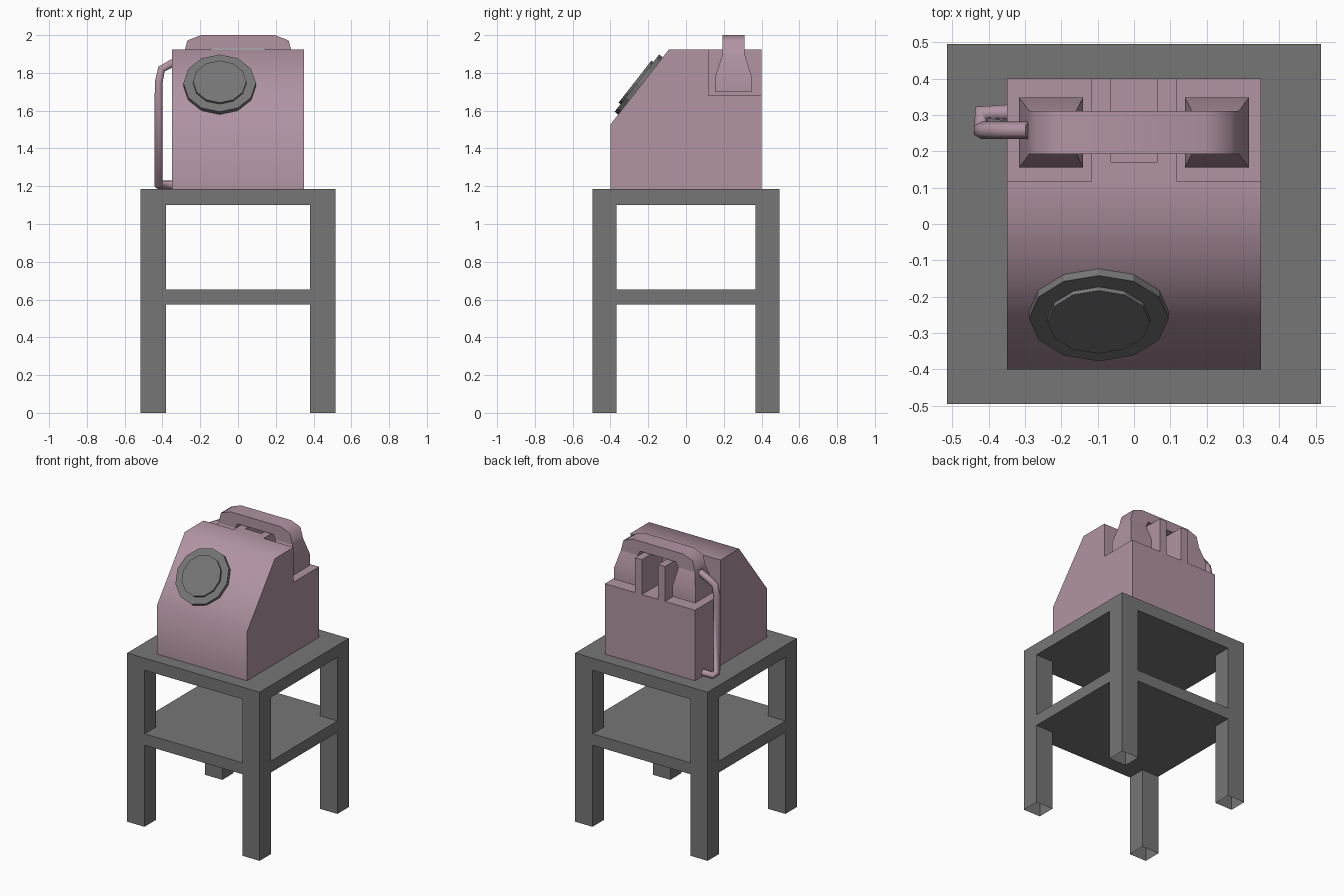
import bpy, bmesh, math
from mathutils import Vector, Matrix

if "Cube" in bpy.data.objects:
    bpy.data.objects.remove(bpy.data.objects["Cube"])


def material(name, rgb):
    m = bpy.data.materials.new(name)
    m.diffuse_color = (*rgb, 1)
    m.use_nodes = True
    m.node_tree.nodes["Principled BSDF"].inputs["Base Color"].default_value = m.diffuse_color
    return m


PINK = material("dusty_pink", (0.44, 0.295, 0.37))
GREY = material("dark_grey", (0.18, 0.18, 0.182))


def finish(bm, name, mat, angle=None):
    bmesh.ops.recalc_face_normals(bm, faces=bm.faces)
    me = bpy.data.meshes.new(name)
    bm.to_mesh(me)
    bm.free()
    ob = bpy.data.objects.new(name, me)
    bpy.context.collection.objects.link(ob)
    me.materials.append(mat)
    if angle:
        select(ob)
        bpy.ops.object.shade_smooth_by_angle(angle=math.radians(angle))
    return ob


def select(ob):
    bpy.ops.object.select_all(action='DESELECT')
    ob.select_set(True)
    bpy.context.view_layer.objects.active = ob


def box(bm, x0, x1, y0, y1, z0, z1):
    mat = Matrix.Translation(((x0 + x1) / 2, (y0 + y1) / 2, (z0 + z1) / 2)) \
        @ Matrix.Diagonal((x1 - x0, y1 - y0, z1 - z0, 1))
    bmesh.ops.create_cube(bm, size=1, matrix=mat)


def prism(bm, pts, step):
    """Extrude a closed outline along the vector step."""
    f = bm.faces.new([bm.verts.new(p) for p in pts])
    r = bmesh.ops.extrude_face_region(bm, geom=[f], use_keep_orig=True)
    bmesh.ops.translate(bm, vec=step, verts=[v for v in r["geom"] if isinstance(v, bmesh.types.BMVert)])


# Table: solid cells on a 3x3x4 grid, only outer faces kept, leg bottoms open
grid = ((-0.515, -0.38, 0.38, 0.515), (-0.495, -0.368, 0.368, 0.495),
        (0, 0.573, 0.653, 1.1, 1.185))


def solid(c):
    inside = all(0 <= c[a] < len(grid[a]) - 1 for a in range(3))
    return inside and (c[2] in (1, 3) or (c[0] != 1 and c[1] != 1))


bm = bmesh.new()
for i in range(3):
    for j in range(3):
        for k in range(4):
            if not solid((i, j, k)):
                continue
            for axis in range(3):
                for side in (0, 1):
                    near = [i, j, k]
                    near[axis] += 2 * side - 1
                    if solid(near) or near[2] < 0:
                        continue
                    quad = []
                    for u, v in ((0, 0), (1, 0), (1, 1), (0, 1)):
                        idx = [i, j, k]
                        idx[axis] += side
                        idx[(axis + 1) % 3] += u
                        idx[(axis + 2) % 3] += v
                        quad.append(bm.verts.new([grid[a][idx[a]] for a in range(3)]))
                    bm.faces.new(quad)
bmesh.ops.remove_doubles(bm, verts=bm.verts, dist=0.001)
bmesh.ops.dissolve_limit(bm, angle_limit=0.01, verts=bm.verts, edges=bm.edges)
finish(bm, "table", GREY)

# Telephone body: side profile with sloping front
bm = bmesh.new()
profile = [(-0.4, 1.185), (-0.4, 1.527), (-0.09, 1.925), (0.4, 1.925), (0.4, 1.185)]
prism(bm, [(-0.35, y, z) for y, z in profile], (0.7, 0, 0))
body = finish(bm, "telephone_body", PINK)

# Cut the two cup recesses and the channel between the cradle prongs
bm = bmesh.new()
for s in (-1, 1):
    x0, x1 = sorted((s * 0.117, s * 0.5))
    box(bm, x0, x1, 0.118, 0.6, 1.68, 2.1)
box(bm, -0.063, 0.063, 0.17, 0.6, 1.68, 2.1)
cutter = finish(bm, "cradle_cutter", PINK)
cutter.hide_render = True
cut = body.modifiers.new("cradle", 'BOOLEAN')
cut.object = cutter
cut.operation = 'DIFFERENCE'
cut.solver = 'EXACT'
select(body)
bpy.ops.object.modifier_apply(modifier=cut.name)
bpy.data.objects.remove(cutter)
select(body)
bpy.ops.object.shade_smooth_by_angle(angle=math.radians(60))

# Handset grip
bm = bmesh.new()
half = [(0.14, 1.93), (0.16, 1.89), (0.29, 1.89), (0.268, 1.972), (0.195, 2.0)]
outline = half + [(-x, z) for x, z in reversed(half)]
prism(bm, [(x, 0.193, z) for x, z in outline], (0, 0.118, 0))
finish(bm, "handset_grip", PINK, 60)

# Handset cups: lofted rectangles
for s, name in ((-1, "left_cup"), (1, "right_cup")):
    bm = bmesh.new()
    rings = []
    for x0, x1, y0, y1, z in ((0.14, 0.316, 0.155, 0.348, 1.7),
                              (0.14, 0.316, 0.155, 0.348, 1.78),
                              (0.16, 0.288, 0.194, 0.31, 1.9)):
        rings.append([bm.verts.new((s * x, y, z))
                      for x, y in ((x0, y0), (x1, y0), (x1, y1), (x0, y1))])
    for a, b in zip(rings, rings[1:]):
        for n in range(4):
            m = (n + 1) % 4
            bm.faces.new((a[n], a[m], b[m], b[n]))
    bm.faces.new(rings[0])
    bm.faces.new(rings[-1])
    finish(bm, name, PINK, 60)

# Cord from the handset down to the body
cu = bpy.data.curves.new("cord", 'CURVE')
cu.dimensions = '3D'
cu.bevel_depth = 0.024
cu.bevel_resolution = 1
cu.use_fill_caps = True
path = [(-0.29, 0.258, 1.88), (-0.35, 0.258, 1.85), (-0.405, 0.258, 1.82), (-0.42, 0.258, 1.75),
        (-0.42, 0.258, 1.207), (-0.42, 0.306, 1.207), (-0.34, 0.306, 1.207)]
sp = cu.splines.new('POLY')
sp.points.add(len(path) - 1)
for p, co in zip(sp.points, path):
    p.co = (*co, 1)
sp.use_smooth = True
cu.materials.append(PINK)
bpy.context.collection.objects.link(bpy.data.objects.new("cord", cu))

# Dial: two twelve-sided discs lying on the slope
normal = Vector((0, -0.398, 0.31)).normalized()
tilt = normal.to_track_quat('Z', 'X').to_matrix().to_4x4()
centre = Vector((-0.097, -0.241, 1.731))
for name, r, height in (("dial_plate", 0.192, 0.024), ("dial_face", 0.141, 0.037)):
    bm = bmesh.new()
    depth = height + 0.01
    bmesh.ops.create_cone(bm, cap_ends=True, segments=12, radius1=r, radius2=r, depth=depth,
                          matrix=Matrix.Translation(centre + normal * (height - depth / 2)) @ tilt)
    finish(bm, name, GREY)
